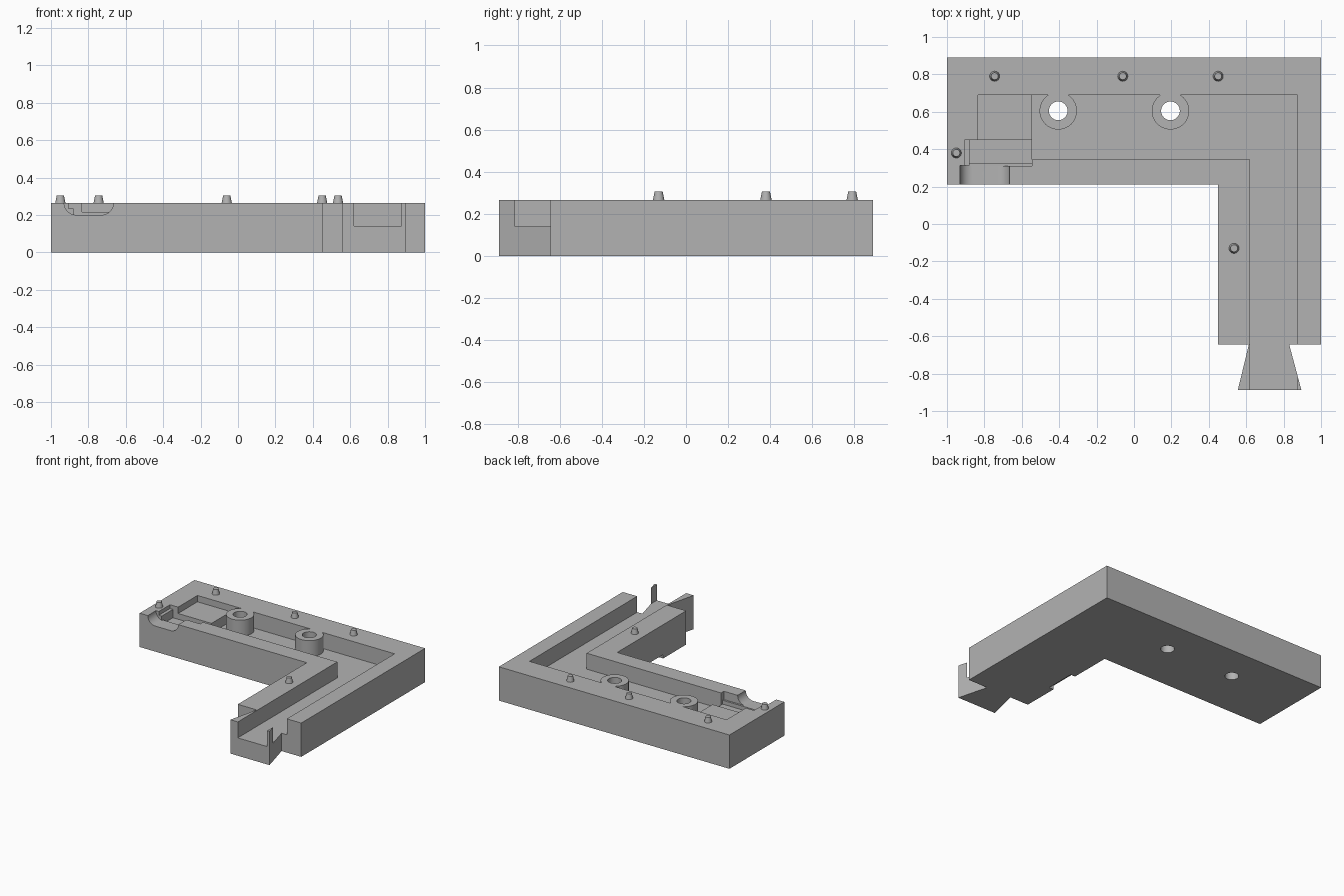
import bpy, bmesh, math
from mathutils import Matrix

old = bpy.data.objects.get("Cube")
if old:
    bpy.data.objects.remove(old, do_unlink=True)

grey = bpy.data.materials.new("plain_grey")
grey.use_nodes = True
grey.diffuse_color = (0.45, 0.45, 0.45, 1)
grey.node_tree.nodes["Principled BSDF"].inputs["Base Color"].default_value = (0.45, 0.45, 0.45, 1)

TOP, FLOOR, OVER = 0.265, 0.14, 0.4


def add_object(name, bm):
    bmesh.ops.recalc_face_normals(bm, faces=bm.faces)
    mesh = bpy.data.meshes.new(name)
    bm.to_mesh(mesh)
    bm.free()
    mesh.materials.append(grey)
    obj = bpy.data.objects.new(name, mesh)
    bpy.context.collection.objects.link(obj)
    return obj


def prism(name, outline, start, end, axis="z"):
    """Extrude an outline upward, or an x-z outline along y."""
    bm = bmesh.new()
    place = (lambda a, b: (a, b, start)) if axis == "z" else (lambda a, b: (a, start, b))
    face = bm.faces.new([bm.verts.new(place(a, b)) for a, b in outline])
    moved = bmesh.ops.extrude_face_region(bm, geom=[face])["geom"]
    vec = (0, 0, end - start) if axis == "z" else (0, end - start, 0)
    bmesh.ops.translate(bm, vec=vec, verts=[v for v in moved if isinstance(v, bmesh.types.BMVert)])
    return add_object(name, bm)


def box(name, x0, x1, y0, y1, z0, z1):
    return prism(name, [(x0, y0), (x1, y0), (x1, y1), (x0, y1)], z0, z1)


def cone(name, x, y, z0, z1, r0, r1, sides=40):
    bm = bmesh.new()
    bmesh.ops.create_cone(bm, cap_ends=True, segments=sides, radius1=r0, radius2=r1,
                          depth=z1 - z0, matrix=Matrix.Translation((x, y, (z0 + z1) / 2)))
    return add_object(name, bm)


def cut(target, cutter):
    """Subtract the cutter, apply the result and discard the cutter."""
    mod = target.modifiers.new("cut", "BOOLEAN")
    mod.operation, mod.solver, mod.object = "DIFFERENCE", "EXACT", cutter
    bpy.context.view_layer.update()
    result = target.evaluated_get(bpy.context.evaluated_depsgraph_get())
    mesh = bpy.data.meshes.new_from_object(result)
    target.modifiers.clear()
    target.data = mesh
    bpy.data.objects.remove(cutter, do_unlink=True)


# L-shaped tray with a dovetail tongue at the front
body = prism("tray_body", [
    (-1, 0.89), (1, 0.89), (1, -0.645), (0.83, -0.645), (0.895, -0.888), (0.555, -0.888),
    (0.614, -0.645), (0.45, -0.645), (0.45, 0.21), (-1, 0.21)], 0, TOP)

# L-shaped channel, leaving two round posts standing against its back wall
posts = [(-0.405, 0.605), (0.195, 0.605)]
channel = prism("channel_cutter", [
    (-0.545, 0.69), (0.875, 0.69), (0.875, -1), (0.62, -1), (0.62, 0.345), (-0.545, 0.345)],
    FLOOR, OVER)
for x, y in posts:
    cut(channel, cone("post_cutter", x, y, 0.1, 0.5, 0.1, 0.1))
cut(body, channel)

# Screw holes through the posts
for x, y in posts:
    cut(body, cone("hole_cutter", x, y, -0.1, OVER, 0.05, 0.05))

# Shallow pocket, deeper slot and its ledges
cut(body, box("pocket_cutter", -0.835, -0.54, 0.44, 0.69, 0.215, OVER))
cut(body, box("slot_cutter", -0.88, -0.545, 0.325, 0.45, 0.17, OVER))
cut(body, box("slot_lip_cutter", -0.905, -0.87, 0.31, 0.45, 0.235, OVER))
cut(body, box("slot_ledge_cutter", -0.88, -0.545, 0.31, 0.33, 0.2, OVER))

# Round-cornered notch through the front wall
left, right, r = -0.93, -0.665, 0.065
arc = [i * math.pi / 16 for i in range(9)]
notch = [(left, OVER)]
notch += [(left + r - r * math.cos(a), TOP - r * math.sin(a)) for a in arc]
notch += [(right - r + r * math.sin(a), TOP - r * math.cos(a)) for a in arc]
notch += [(right, OVER)]
cut(body, prism("notch_cutter", notch, 0.1, 0.312, "y"))

# Small relief under the inner edge of the front arm
cut(body, box("relief_cutter", 0.4, 0.49, -0.36, -0.12, -0.1, 0.03))

# Tapered locating pegs
pegs = [cone(f"locating_peg_{i + 1}", x, y, TOP - 0.01, 0.305, 0.029, 0.019, 24)
        for i, (x, y) in enumerate([(-0.745, 0.79), (-0.06, 0.79), (0.45, 0.79),
                                    (-0.95, 0.38), (0.535, -0.13)])]

# Smooth the round surfaces and keep the edges sharp
bpy.ops.object.select_all(action="DESELECT")
for obj in [body] + pegs:
    obj.select_set(True)
bpy.context.view_layer.objects.active = body
bpy.ops.object.shade_smooth_by_angle(angle=math.radians(30))
